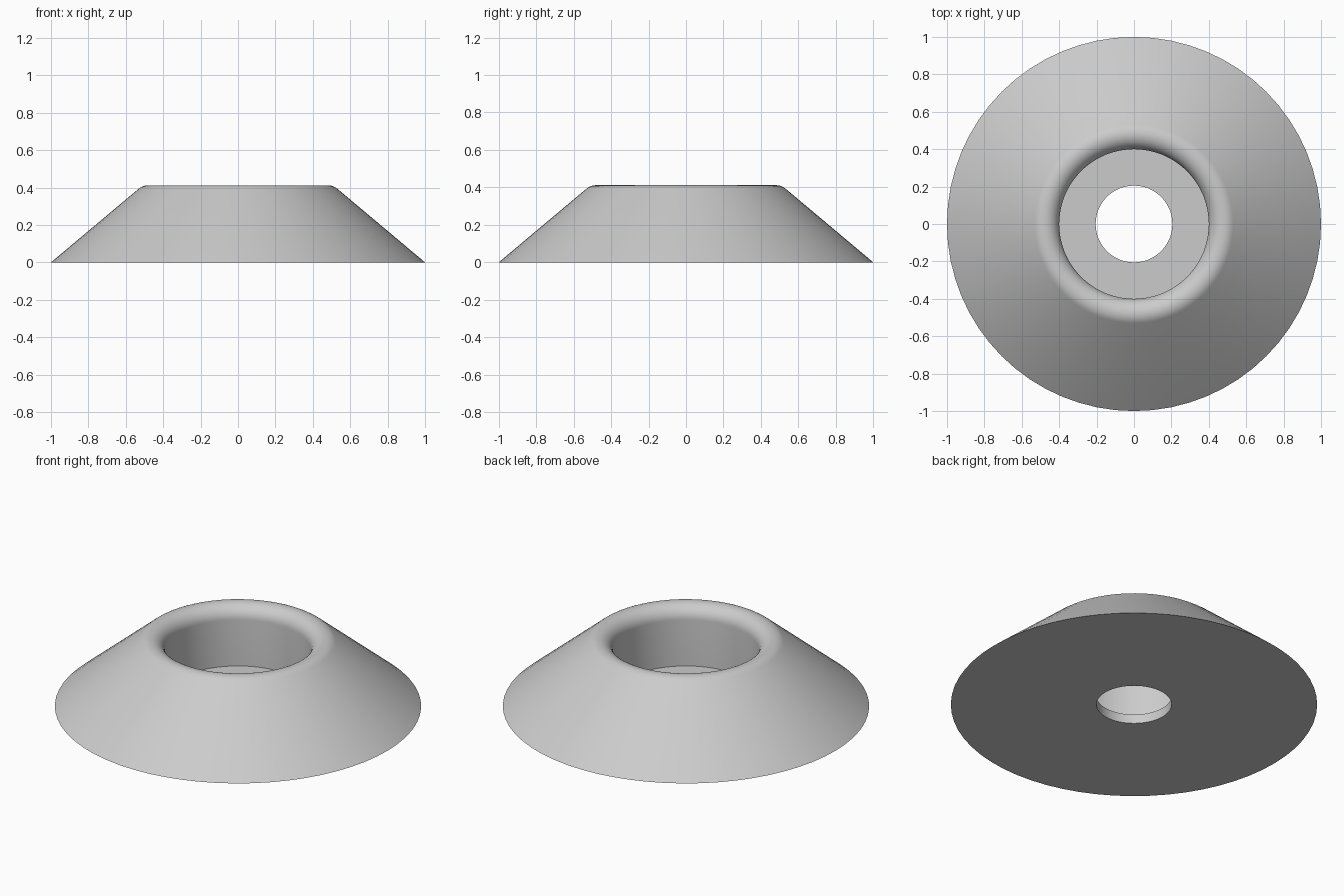
import bpy
import bmesh
from math import cos, sin, pi, radians, atan2
from mathutils import Vector

cube = bpy.data.objects.get("Cube")
if cube:
    bpy.data.objects.remove(cube)

SEGMENTS = 64
BASE_R, BORE_R, HOLE_R = 1.0, 0.40, 0.205
HEIGHT, LEDGE_Z, FILLET = 0.412, 0.055, 0.08

grey = bpy.data.materials.new("plain grey")
grey.use_nodes = True
colour = (0.6, 0.6, 0.6, 1)
grey.diffuse_color = colour
grey.node_tree.nodes["Principled BSDF"].inputs["Base Color"].default_value = colour

# Rounded rim: arc from the tangent point on the cone over to the bore wall
centre_r, centre_z = BORE_R + FILLET, HEIGHT - FILLET
start = radians(50)
steps = 14
rim = [(centre_r + FILLET * cos(a), centre_z + FILLET * sin(a))
       for a in (start + (pi - start) * i / steps for i in range(steps + 1))]

# Closed cross-section: underside, cone, rim, bore, ledge and through hole
profile = [(HOLE_R, 0), (BASE_R, 0), *rim, (BORE_R, LEDGE_Z), (HOLE_R, LEDGE_Z)]

bm = bmesh.new()
verts = [bm.verts.new((r, 0, z)) for r, z in profile]
edges = [bm.edges.new((a, b)) for a, b in zip(verts, verts[1:] + verts[:1])]
bmesh.ops.spin(bm, geom=verts + edges, cent=(0, 0, 0), axis=(0, 0, 1),
               angle=2 * pi, steps=SEGMENTS)
bmesh.ops.remove_doubles(bm, verts=bm.verts, dist=0.0005)
bmesh.ops.recalc_face_normals(bm, faces=bm.faces)
mesh = bpy.data.meshes.new("conical_collar")
bm.to_mesh(mesh)
bm.free()
mesh.materials.append(grey)

collar = bpy.data.objects.new("conical_collar", mesh)
bpy.context.collection.objects.link(collar)
bpy.ops.object.select_all(action="DESELECT")
collar.select_set(True)
bpy.context.view_layer.objects.active = collar
bpy.ops.object.shade_smooth_by_angle(angle=radians(30))
